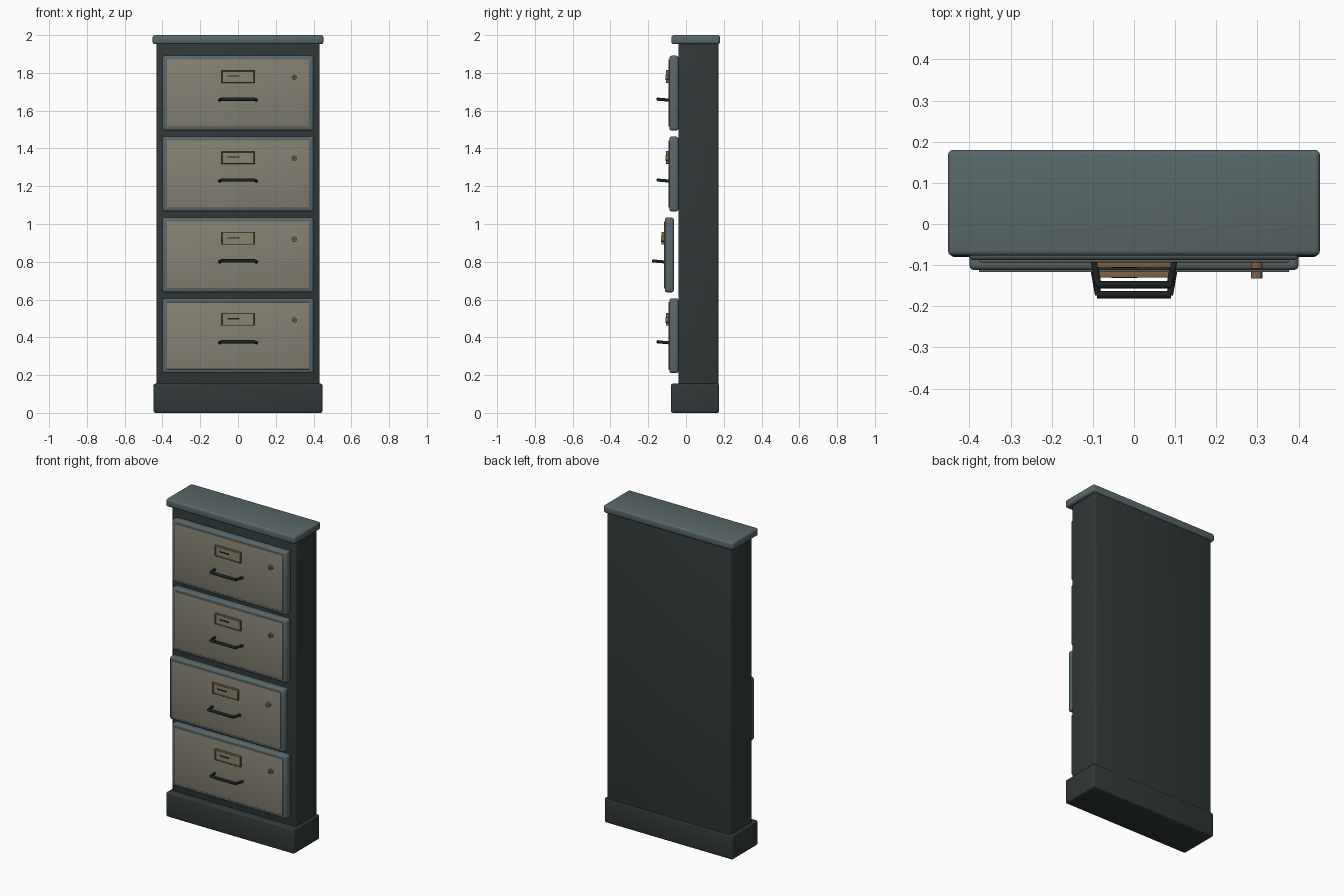
import bpy, bmesh, math
from mathutils import Vector

if "Cube" in bpy.data.objects:
    bpy.data.objects.remove(bpy.data.objects["Cube"], do_unlink=True)


def material(name, r, g, b):
    m = bpy.data.materials.new(name)
    m.use_nodes = True
    m.diffuse_color = (r, g, b, 1)
    m.node_tree.nodes["Principled BSDF"].inputs["Base Color"].default_value = (r, g, b, 1)
    return m


DARK = material("dark steel", 0.030, 0.040, 0.039)
TRIM = material("blue grey steel", 0.10, 0.135, 0.14)
PANEL = material("beige panel", 0.23, 0.22, 0.17)
BRASS = material("aged brass", 0.21, 0.12, 0.065)
CARD = material("card paper", 0.26, 0.23, 0.165)
BLACK = material("black metal", 0.012, 0.015, 0.016)


def finish(obj, mat):
    obj.data.materials.append(mat)
    bpy.ops.object.select_all(action="DESELECT")
    obj.select_set(True)
    bpy.context.view_layer.objects.active = obj
    bpy.ops.object.shade_smooth_by_angle(angle=math.radians(35))
    return obj


def box(name, mat, x, y, z, bevel=0.0):
    """Box between the (low, high) limits on each axis, with rounded edges."""
    lo, hi = Vector((x[0], y[0], z[0])), Vector((x[1], y[1], z[1]))
    bm = bmesh.new()
    bmesh.ops.create_cube(bm, size=1)
    for v in bm.verts:
        v.co = (lo + hi) / 2 + v.co * (hi - lo)
    if bevel:
        bmesh.ops.bevel(bm, geom=bm.edges[:], offset=bevel, segments=3,
                        profile=0.5, affect="EDGES")
    mesh = bpy.data.meshes.new(name)
    bm.to_mesh(mesh)
    bm.free()
    obj = bpy.data.objects.new(name, mesh)
    bpy.context.collection.objects.link(obj)
    return finish(obj, mat)


def rod(name, mat, a, b, radius):
    """Cylinder from point a to point b."""
    a, b = Vector(a), Vector(b)
    bpy.ops.mesh.primitive_cylinder_add(vertices=16, radius=radius, depth=(b - a).length,
                                        location=(a + b) / 2)
    obj = bpy.context.object
    obj.rotation_euler = (b - a).to_track_quat("Z", "Y").to_euler()
    obj.name = name
    return finish(obj, mat)


def drawer(tag, zc, dy):
    def n(part):
        return f"{tag}_{part}"

    # Front frame and raised panel
    box(n("front"), TRIM, (-0.40, 0.40), (dy - 0.088, dy - 0.040), (zc - 0.198, zc + 0.198), 0.012)
    box(n("panel"), PANEL, (-0.377, 0.377), (dy - 0.093, dy - 0.080), (zc - 0.178, zc + 0.178), 0.003)

    # Label holder with card and a written line
    z, w, h, t = zc + 0.088, 0.09, 0.034, 0.007
    depth = (dy - 0.106, dy - 0.090)
    for side, s in (("right", -1), ("left", 1)):
        box(n(f"label_{side}"), BRASS, sorted((s * w, s * (w - t))), depth, (z - h, z + h), 0.002)
    for side, s in (("bottom", -1), ("top", 1)):
        box(n(f"label_{side}"), BRASS, (-w, w), depth, sorted((z + s * h, z + s * (h - t))), 0.002)
    box(n("card"), CARD, (-w + 0.004, w - 0.004), (dy - 0.103, dy - 0.092), (z - 0.03, z + 0.03))
    box(n("card_line"), BLACK, (-0.055, 0.008), (dy - 0.1075, dy - 0.102), (z - 0.001, z + 0.005))

    # Lock barrel and keyhole
    lz = zc + 0.083
    rod(n("lock"), BRASS, (0.298, dy - 0.088, lz), (0.298, dy - 0.108, lz), 0.014)
    rod(n("keyhole"), BLACK, (0.298, dy - 0.100, lz), (0.298, dy - 0.109, lz), 0.005)

    # Bar pull on two splayed posts
    hz, bar_y = zc - 0.035, dy - 0.148
    rod(n("pull_bar"), BLACK, (-0.09, bar_y, hz + 0.003), (0.09, bar_y, hz + 0.003), 0.009)
    for side, s in (("right", -1), ("left", 1)):
        rod(n(f"pull_post_{side}"), BLACK, (s * 0.097, dy - 0.092, hz - 0.002),
            (s * 0.087, bar_y, hz + 0.003), 0.008)


# Cabinet carcass, plinth and top
box("cabinet_body", DARK, (-0.432, 0.432), (-0.04, 0.172), (0.14, 1.96), 0.01)
box("plinth", DARK, (-0.447, 0.447), (-0.08, 0.176), (0.0, 0.155), 0.01)
box("top_slab", TRIM, (-0.452, 0.452), (-0.077, 0.18), (1.952, 2.0), 0.012)

# Four drawers, the third one slightly open
for i, tag in enumerate(("top_drawer", "upper_drawer", "lower_drawer", "bottom_drawer")):
    drawer(tag, 1.693 - 0.4283 * i, -0.024 if i == 2 else 0.0)
